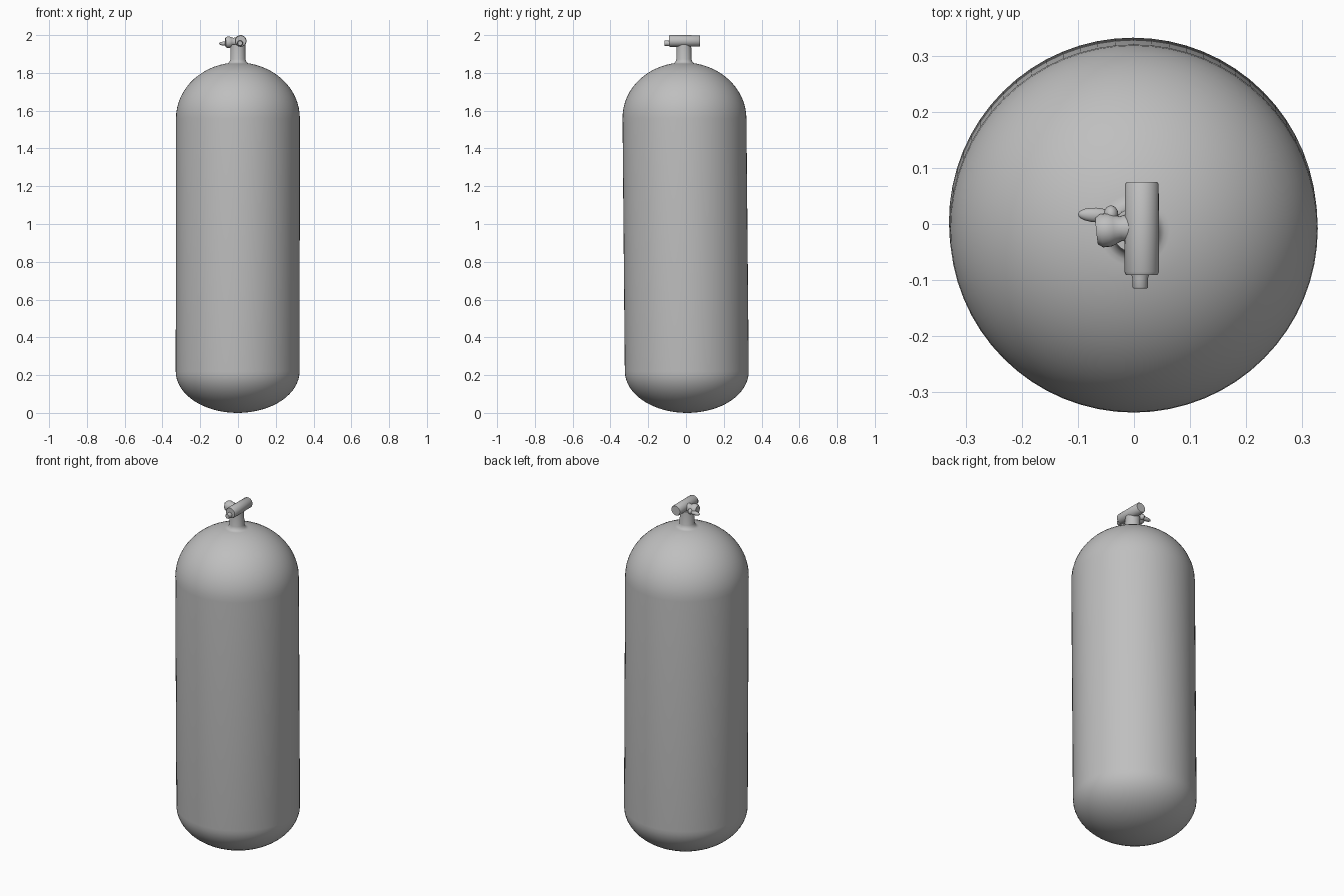
import bpy, bmesh, math
from mathutils import Vector

if "Cube" in bpy.data.objects:
    bpy.data.objects.remove(bpy.data.objects["Cube"])

# Single grey metal
grey = bpy.data.materials.new("grey_metal")
grey.use_nodes = True
colour = (0.52, 0.52, 0.52, 1)
grey.diffuse_color = colour
grey.node_tree.nodes["Principled BSDF"].inputs["Base Color"].default_value = colour


def finish(obj, angle=40):
    obj.data.materials.append(grey)
    bpy.ops.object.select_all(action="DESELECT")
    obj.select_set(True)
    bpy.context.view_layer.objects.active = obj
    bpy.ops.object.shade_smooth_by_angle(angle=math.radians(angle))
    return obj


def lathe(name, origin, axis, profile, segments=32):
    """Turn (radius, distance) pairs around an axis from origin, closing both ends."""
    bm = bmesh.new()
    turn = Vector(axis).to_track_quat("Z", "Y")
    rings = []
    for r, d in profile:
        ring = []
        for i in range(segments):
            a = math.tau * i / segments
            p = Vector((r * math.cos(a), r * math.sin(a), d))
            ring.append(bm.verts.new(Vector(origin) + turn @ p))
        rings.append(ring)
    for low, high in zip(rings, rings[1:]):
        for i in range(segments):
            j = (i + 1) % segments
            bm.faces.new((low[i], low[j], high[j], high[i]))
    bm.faces.new(rings[0][::-1])
    bm.faces.new(rings[-1])
    mesh = bpy.data.meshes.new(name)
    bm.to_mesh(mesh)
    bm.free()
    obj = bpy.data.objects.new(name, mesh)
    bpy.context.collection.objects.link(obj)
    return finish(obj)


# Tank: shallow elliptical base, straight wall, rounder dome, flared neck
R, base_top, dome_start, dome_height = 0.328, 0.22, 1.56, 0.295
steps = 16
quarter = [math.pi / 2 * i / steps for i in range(steps + 1)]
profile = [(max(R * math.sin(a), 0.002), base_top * (1 - math.cos(a))) for a in quarter]
profile += [(R * math.cos(a), dome_start + dome_height * math.sin(a)) for a in quarter[:-2]]
profile += [(0.055, 1.85), (0.045, 1.858), (0.04, 1.872), (0.039, 1.95)]
tank = lathe("tank_body", (0, 0, 0), (0, 0, 1), profile, 64)
# The tank leans very slightly towards the front
for v in tank.data.vertices:
    v.co.y += 0.006 - 0.009 * v.co.z
    v.co.x += 0.001 * v.co.z - 0.002

# Valve barrel lying front to back
lathe("valve_barrel", (0.014, 0.075, 1.969), (0, -1, 0),
      [(0.027, 0), (0.03, 0.004), (0.031, 0.16), (0.028, 0.166)])
lathe("valve_outlet", (0.011, -0.085, 1.957), (0, -1, 0),
      [(0.017, 0), (0.014, 0.012), (0.014, 0.027), (0.012, 0.03)], 20)

# Side arm with a rounded cap
lathe("side_arm", (0.01, -0.005, 1.964), (-1, -0.1, -0.03),
      [(0.029, 0), (0.025, 0.02), (0.022, 0.034), (0.027, 0.046),
       (0.03, 0.054), (0.03, 0.068), (0.024, 0.077)], 24)


def pebble(name, location, scale, turn=0):
    bpy.ops.mesh.primitive_uv_sphere_add(segments=20, ring_count=12, radius=1,
                                         location=location, rotation=(0, 0, turn))
    obj = bpy.context.object
    obj.name = name
    obj.scale = scale
    finish(obj, 80)


# Lever on the back of the arm
pebble("lever", (-0.068, 0.016, 1.955), (0.032, 0.013, 0.011), -0.05)
pebble("lever_pivot", (-0.041, 0.017, 1.958), (0.013, 0.016, 0.016))
